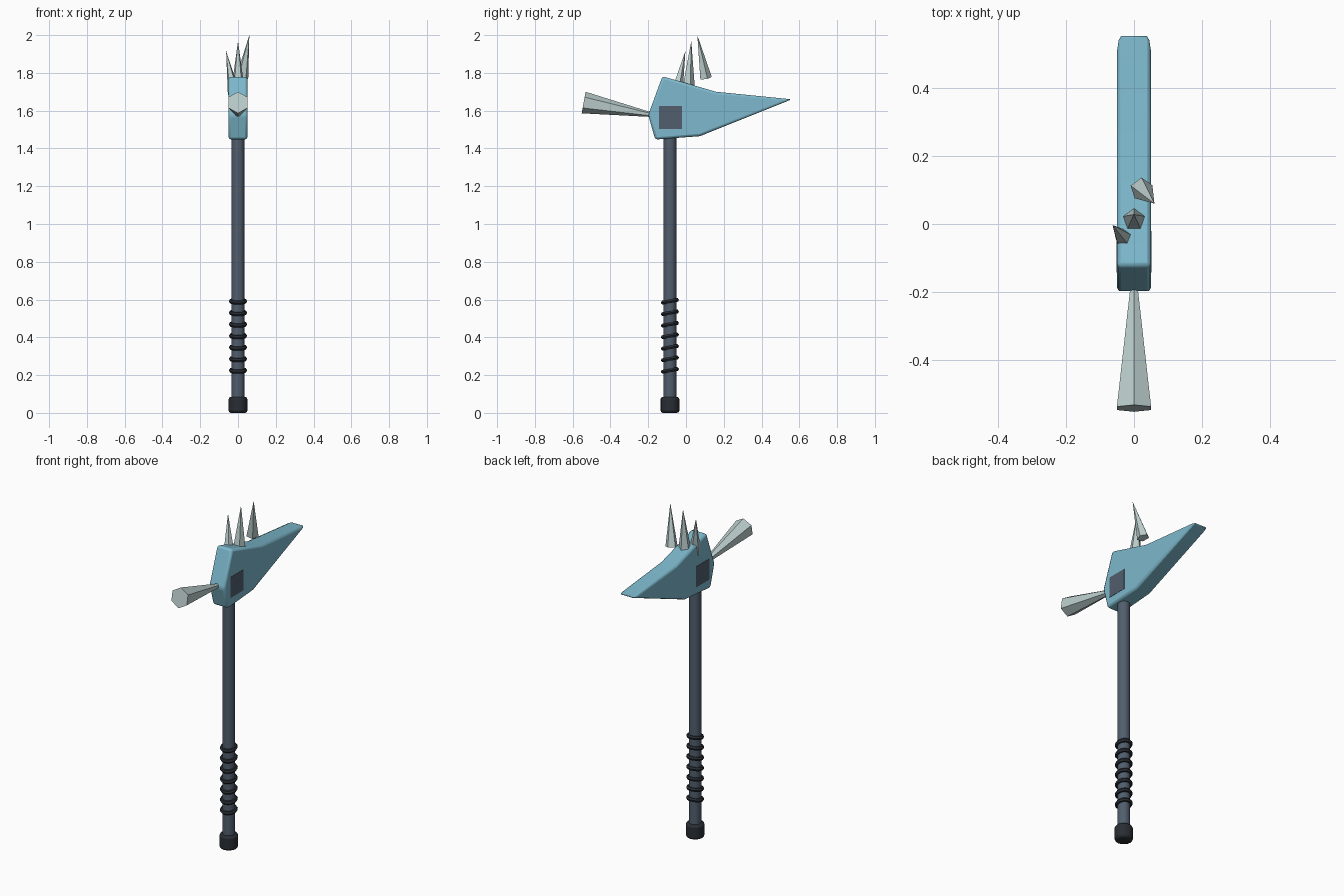
import bpy, bmesh, math
from mathutils import Vector, Matrix

if "Cube" in bpy.data.objects:
    bpy.data.objects.remove(bpy.data.objects["Cube"])


def material(name, rgb):
    m = bpy.data.materials.new(name)
    m.diffuse_color = (*rgb, 1)
    m.use_nodes = True
    m.node_tree.nodes["Principled BSDF"].inputs["Base Color"].default_value = m.diffuse_color
    return m


BLUE = material("head blue", (0.205, 0.485, 0.61))
SLATE = material("shaft slate", (0.083, 0.112, 0.153))
DARK = material("grip dark", (0.022, 0.027, 0.034))
BONE = material("pale bone", (0.50, 0.62, 0.61))


def finish(name, bm, mat, bevel=0, segments=2, smooth=False):
    bmesh.ops.recalc_face_normals(bm, faces=bm.faces)
    mesh = bpy.data.meshes.new(name)
    bm.to_mesh(mesh)
    bm.free()
    mesh.materials.append(mat)
    ob = bpy.data.objects.new(name, mesh)
    bpy.context.collection.objects.link(ob)
    if bevel:
        mod = ob.modifiers.new("bevel", 'BEVEL')
        mod.width, mod.segments = bevel, segments
        mod.limit_method, mod.angle_limit = 'ANGLE', math.radians(35)
    if smooth:
        bpy.ops.object.select_all(action='DESELECT')
        ob.select_set(True)
        bpy.context.view_layer.objects.active = ob
        bpy.ops.object.shade_smooth_by_angle(angle=math.radians(35))
    return ob


def cone(name, base, tip, r1, r2, sides, mat, **kw):
    """Cone or cylinder from the base centre to the tip centre."""
    base, tip = Vector(base), Vector(tip)
    axis = tip - base
    rot = Vector((0, 0, 1)).rotation_difference(axis).to_matrix().to_4x4()
    bm = bmesh.new()
    bmesh.ops.create_cone(bm, cap_ends=True, segments=sides, radius1=r1, radius2=r2,
                          depth=axis.length,
                          matrix=Matrix.Translation((base + tip) / 2) @ rot)
    bmesh.ops.remove_doubles(bm, verts=bm.verts, dist=1e-5)
    return finish(name, bm, mat, **kw)


HY = -0.085  # handle axis

# Shaft and pommel
cone("shaft", (0, HY, 0.03), (0, HY, 1.55), 0.034, 0.034, 16, SLATE, smooth=True)
cone("pommel", (0, HY, 0), (0, HY, 0.085), 0.05, 0.05, 16, DARK, bevel=0.013, smooth=True)

# Tilted grip rings
for i in range(7):
    bpy.ops.mesh.primitive_torus_add(
        major_segments=16, minor_segments=6, major_radius=0.037, minor_radius=0.0115,
        location=(0, HY, 0.225 + i * 0.061), rotation=(0.18, 0, 0))
    ring = bpy.context.object
    ring.name = f"grip_ring_{i + 1}"
    ring.data.materials.append(DARK)
    bpy.ops.object.shade_smooth_by_angle(angle=math.radians(35))

# Head: side profile (y, z) extruded across x
profile = [(-0.125, 1.782), (0.159, 1.70), (0.56, 1.66),
           (0.074, 1.465), (-0.163, 1.447), (-0.20, 1.577)]
bm = bmesh.new()
face = bm.faces.new([bm.verts.new((-0.05, y, z)) for y, z in profile])
ext = bmesh.ops.extrude_face_region(bm, geom=[face])
bmesh.ops.translate(bm, vec=(0.1, 0, 0),
                    verts=[g for g in ext["geom"] if isinstance(g, bmesh.types.BMVert)])
finish("head", bm, BLUE, bevel=0.0125, smooth=True)

# Square plate on each cheek of the head
for side, name in ((-1, "left"), (1, "right")):
    bm = bmesh.new()
    bmesh.ops.create_cube(bm, size=1, matrix=Matrix.Translation((side * 0.049, -0.082, 1.564))
                          @ Matrix.Diagonal((0.005, 0.122, 0.122, 1)))
    finish(f"{name}_cheek_plate", bm, SLATE)

# Rear hammer horn: wide end outward, point buried in the head
cone("hammer_horn", (0, -0.542, 1.643), (0, -0.09, 1.562), 0.058, 0, 6, BONE)

# Crest spikes
spikes = [((-0.022, -0.052, 1.69), (-0.063, -0.003, 1.917)),
          ((0, 0.012, 1.735), (0, 0.028, 1.968)),
          ((0.022, 0.103, 1.772), (0.06, 0.06, 2.0))]
for i, (base, tip) in enumerate(spikes):
    cone(f"crest_spike_{i + 1}", base, tip, 0.034, 0, 5, BONE)
